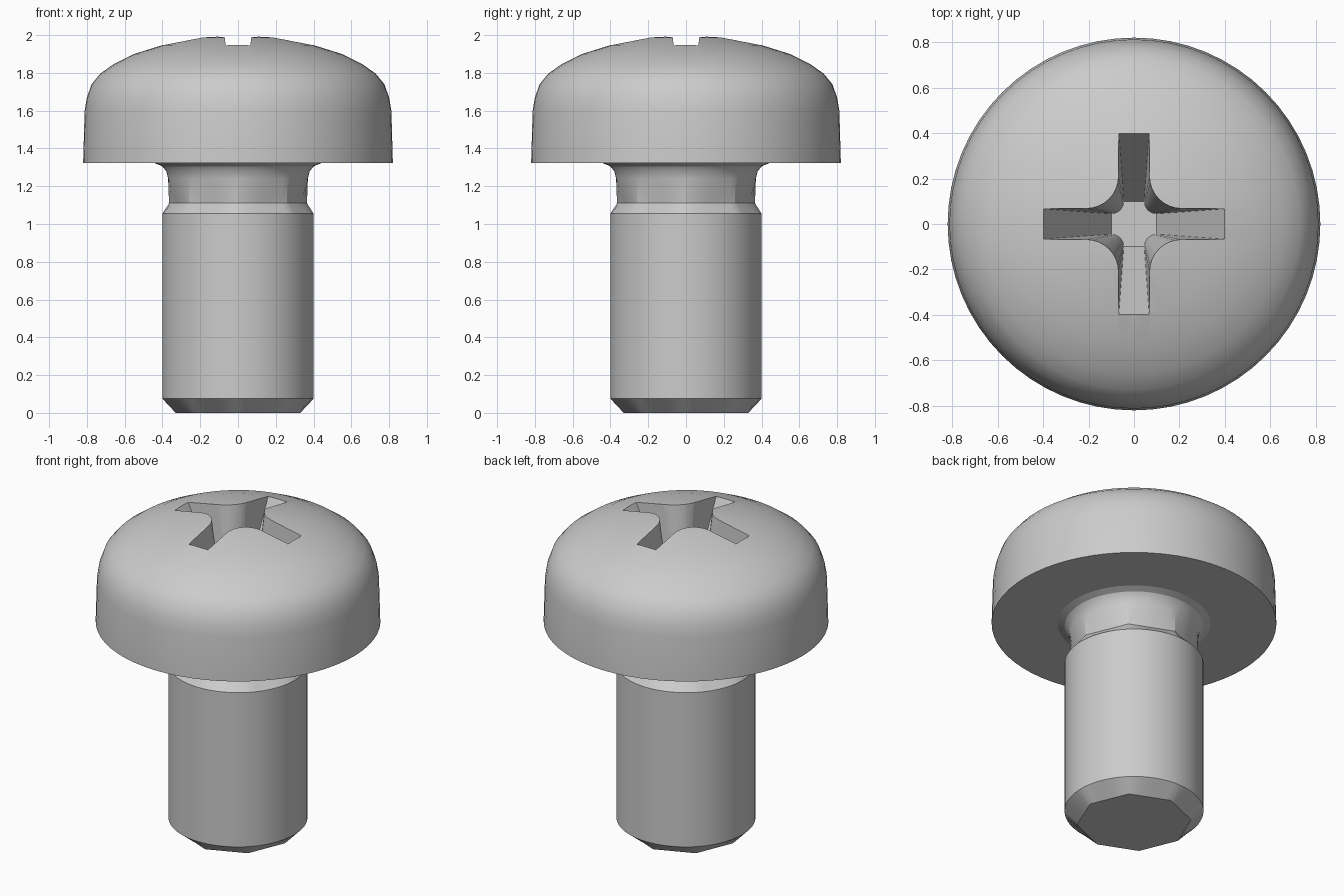
import bpy, bmesh
from math import pi, cos, sin

cube = bpy.data.objects.get("Cube")
if cube:
    bpy.data.objects.remove(cube, do_unlink=True)

SEGMENTS = 64

steel = bpy.data.materials.new("grey_steel")
steel.use_nodes = True
steel.diffuse_color = (0.6, 0.6, 0.6, 1)
steel.node_tree.nodes["Principled BSDF"].inputs["Base Color"].default_value = (0.6, 0.6, 0.6, 1)


def make_object(name, bm):
    bmesh.ops.recalc_face_normals(bm, faces=bm.faces)
    mesh = bpy.data.meshes.new(name)
    bm.to_mesh(mesh)
    bm.free()
    mesh.materials.append(steel)
    obj = bpy.data.objects.new(name, mesh)
    bpy.context.collection.objects.link(obj)
    return obj


def loft(name, rings, cap_bottom=True, cap_top=True):
    """Skin a stack of closed rings that share one point count."""
    bm = bmesh.new()
    loops = [[bm.verts.new(p) for p in ring] for ring in rings]
    n = len(loops[0])
    for low, high in zip(loops, loops[1:]):
        for i in range(n):
            j = (i + 1) % n
            bm.faces.new((low[i], low[j], high[j], high[i]))
    if cap_bottom:
        bm.faces.new(loops[0][::-1])
    if cap_top:
        bm.faces.new(loops[-1])
    return make_object(name, bm)


def ring(r, z, sides=None):
    """Circle, or a regular polygon when sides is given."""
    points = []
    for i in range(SEGMENTS):
        a = 2 * pi * i / SEGMENTS
        k = r
        if sides:
            half = pi / sides
            k = r * cos(half) / cos(a % (2 * half) - half)
        points.append((k * cos(a), k * sin(a), z))
    return points


def cross(z, length, width, corner):
    """Cross outline with rounded inner corners."""
    points = []
    for q in range(4):
        quarter = [(length, -width), (length, width)]
        for s in range(9):
            t = 1.5 * pi - s * pi / 16
            r = corner - width
            quarter.append((corner + r * cos(t), corner + r * sin(t)))
        c, s = cos(q * pi / 2), sin(q * pi / 2)
        points += [(x * c - y * s, x * s + y * c, z) for x, y in quarter]
    return points


def smooth(obj, degrees):
    bpy.ops.object.select_all(action="DESELECT")
    obj.select_set(True)
    bpy.context.view_layer.objects.active = obj
    bpy.ops.object.shade_smooth_by_angle(angle=degrees * pi / 180)


# Shank: faceted tip, round body, faceted neck groove and fillet under the head
shank = loft("shank", [
    ring(0.33, 0, 8), ring(0.40, 0.075), ring(0.40, 1.055),
    ring(0.365, 1.11, 8), ring(0.37, 1.24), ring(0.38, 1.28),
    ring(0.40, 1.305), ring(0.44, 1.322)], cap_top=False)
smooth(shank, 25)

# Head: domed pan with a nearly straight rim
head_profile = [
    (0.44, 1.322), (0.82, 1.322), (0.812, 1.6), (0.80, 1.67), (0.775, 1.74),
    (0.73, 1.795), (0.66, 1.845), (0.55, 1.9), (0.40, 1.947), (0.2, 1.987), (0.07, 2.0)]
head = loft("head", [ring(r, z) for r, z in head_profile])

# Cross recess: arms taper toward a small flat floor
cutter = loft("recess_cutter", [cross(1.4, 0.1, 0.045, 0.1), cross(2.05, 0.455, 0.071, 0.22)])
cutter.hide_render = True
cut = head.modifiers.new("recess", "BOOLEAN")
cut.operation = "DIFFERENCE"
cut.solver = "EXACT"
cut.object = cutter
bpy.context.view_layer.objects.active = head
bpy.ops.object.modifier_apply(modifier=cut.name)
bpy.data.objects.remove(cutter, do_unlink=True)

# Open the hidden disc where the shank joins the head
bm = bmesh.new()
bm.from_mesh(head.data)
hidden = [f for f in bm.faces if all(v.co.z < 1.33 and v.co.xy.length < 0.45 for v in f.verts)]
bmesh.ops.delete(bm, geom=hidden, context="FACES")
bm.to_mesh(head.data)
bm.free()
smooth(head, 30)
